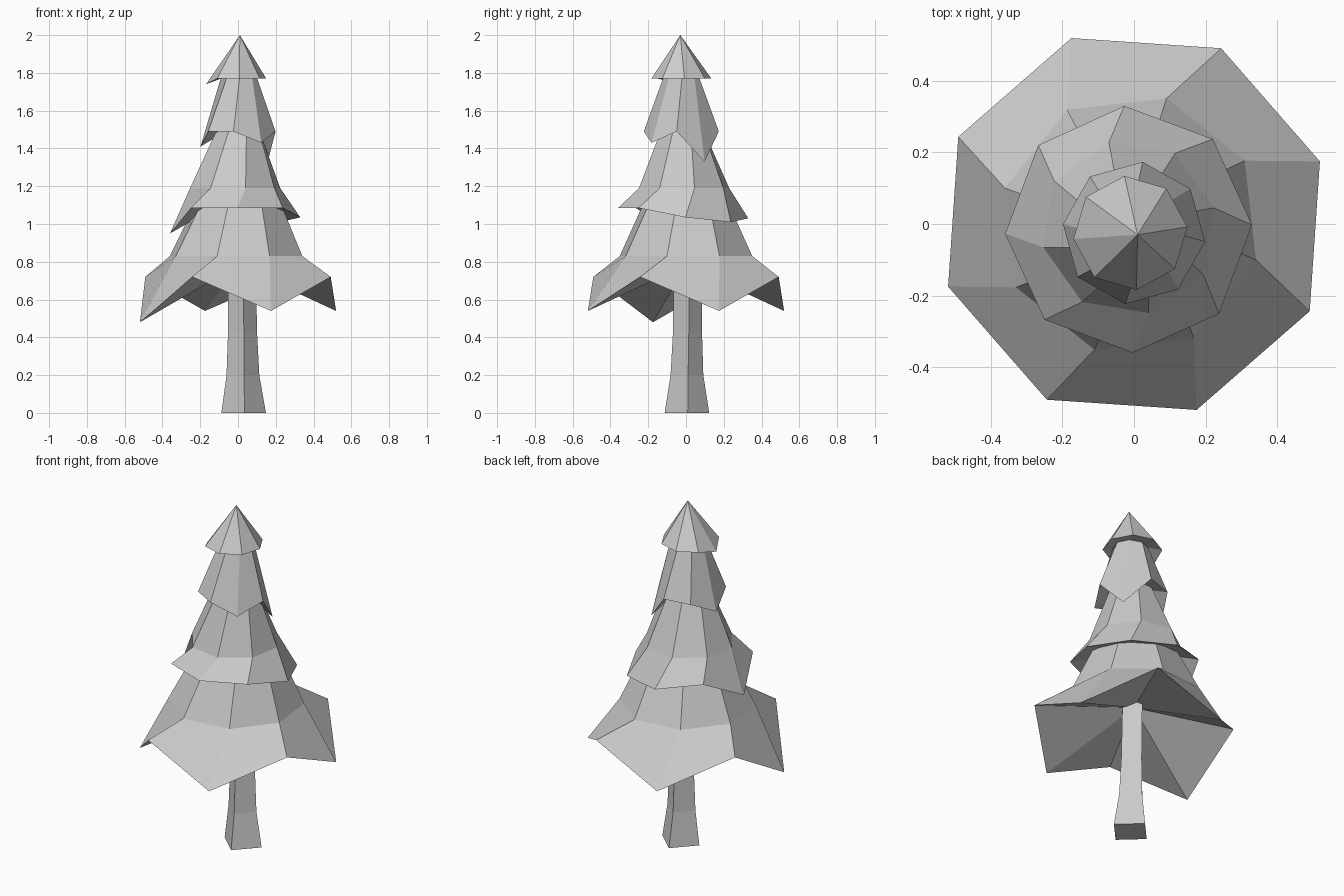
import bpy
import bmesh
from math import cos, sin, radians

old = bpy.data.objects.get("Cube")
if old:
    bpy.data.objects.remove(old, do_unlink=True)

# Single flat colour
gray = bpy.data.materials.new("light_gray")
gray.use_nodes = True
color = (0.6, 0.6, 0.6, 1.0)
gray.diffuse_color = color
gray.node_tree.nodes["Principled BSDF"].inputs["Base Color"].default_value = color


def ring(bm, sides, center, radius, phase, heights):
    """Regular polygon whose corners may droop to different heights."""
    if not isinstance(heights, (list, tuple)):
        heights = [heights] * sides
    verts = []
    for i, z in enumerate(heights):
        angle = radians(phase + i * 360 / sides)
        verts.append(bm.verts.new((center[0] + radius * cos(angle),
                                   center[1] + radius * sin(angle), z)))
    return verts


def bridge(bm, lower, upper):
    count = len(lower)
    for i in range(count):
        j = (i + 1) % count
        bm.faces.new((lower[i], lower[j], upper[j], upper[i]))


def fan(bm, loop, point):
    tip = bm.verts.new(point)
    for i, vert in enumerate(loop):
        bm.faces.new((vert, loop[(i + 1) % len(loop)], tip))


def finish(bm, name):
    bmesh.ops.recalc_face_normals(bm, faces=bm.faces)
    mesh = bpy.data.meshes.new(name)
    bm.to_mesh(mesh)
    bm.free()
    mesh.materials.append(gray)
    obj = bpy.data.objects.new(name, mesh)
    bpy.context.collection.objects.link(obj)
    return obj


def foliage(name, hem, upper_rings, hollow, tip):
    """Drooping octagonal skirt with a hollow underside and pointed top."""
    bm = bmesh.new()
    center, radius, phase, heights = hem
    lower = ring(bm, 8, center, radius, phase, heights)
    fan(bm, lower, (center[0], center[1], hollow))
    for step in upper_rings:
        upper = ring(bm, 8, *step)
        bridge(bm, lower, upper)
        lower = upper
    fan(bm, lower, tip)
    return finish(bm, name)


# Foliage tiers, from the widest up to the cap
foliage("bottom_foliage",
        ((0, 0), 0.548, 18.6, [.54, .72, .54, .72, .48, .72, .54, .72]),
        [((-.01, 0), .365, 29, .83), ((0, 0), .24, 32, 1.09),
         ((0, 0), .15, 34, 1.25)],
        0.78, (0, 0, 1.3))
foliage("middle_foliage",
        ((-.015, -.015), .345, 2,
         [1.035, 1.01, 1.03, 1.08, .95, 1.085, 1.085, 1.085]),
        [((-.015, -.01), .245, 13, 1.19), ((0, -.02), .12, 22, 1.5)],
        1.15, (0, -.02, 1.6))
foliage("upper_foliage",
        ((0, -.025), .2, -7,
         [1.49, 1.33, 1.49, 1.48, 1.41, 1.49, 1.49, 1.43]),
        [((.005, -.025), .097, 2, 1.77)],
        1.53, (.005, -.025, 1.85))
cap = foliage("top_foliage",
              ((-.01, -.025), .16, 6, [1.77] * 4 + [1.74] + [1.77] * 3),
              [], 1.8, (.01, -.03, 2))

# Four-sided trunk, flared at the foot
bm = bmesh.new()
sections = [ring(bm, 4, (.03, .005), .118, 2, 0),
            ring(bm, 4, (.026, .005), .087, 4, .2),
            ring(bm, 4, (.024, .008), .077, 5, .43),
            ring(bm, 4, (.02, .01), .075, 6, .8)]
for low, high in zip(sections, sections[1:]):
    bridge(bm, low, high)
bm.faces.new(sections[0])
bm.faces.new(sections[-1])
finish(bm, "trunk")
